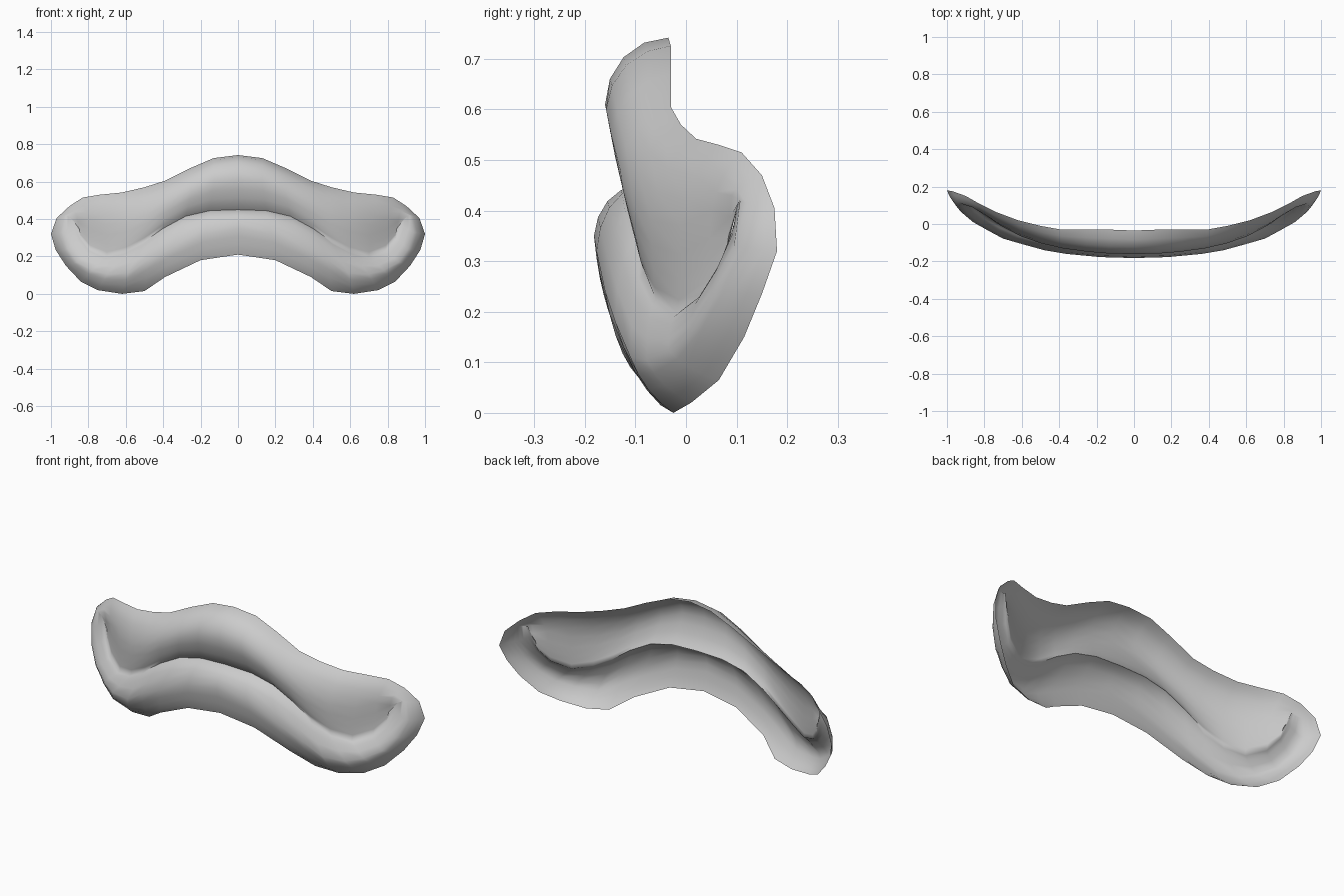
import bpy, bmesh, math
from mathutils import Vector

if "Cube" in bpy.data.objects:
    bpy.data.objects.remove(bpy.data.objects["Cube"])

# Stations around half of the mouth: (outer rim), (front of bulge), (inner crease)
UPPER = [
    ((0, -.035, .742), (0, -.16, .61), (0, -.097, .45)),
    ((.13, -.03, .726), (.13, -.158, .60), (.15, -.097, .445)),
    ((.26, -.03, .67), (.25, -.148, .55), (.28, -.097, .415)),
    ((.39, -.03, .605), (.38, -.130, .48), (.40, -.092, .35)),
    ((.50, -.01, .57), (.49, -.105, .42), (.50, -.083, .28)),
    ((.62, .02, .542), (.60, -.068, .38), (.60, -.06, .225)),
    ((.74, .065, .53), (.71, -.01, .37), (.70, -.017, .197)),
    ((.83, .11, .515), (.80, .05, .40), (.79, .035, .235)),
    ((.90, .15, .47), (.865, .09, .43), (.84, .075, .30)),
    ((.97, .175, .405), (.92, .107, .42), (.88, .105, .43)),
]
LOWER = [
    ((1, .18, .32), (.94, .095, .33), (.865, .095, .375)),
    ((.975, .15, .235), (.91, .052, .24), (.84, .075, .30)),
    ((.92, .115, .15), (.86, .01, .17), (.79, .035, .235)),
    ((.84, .065, .065), (.78, -.035, .125), (.70, -.017, .197)),
    ((.75, .01, .02), (.70, -.078, .105), (.60, -.06, .225)),
    ((.62, -.025, 0), (.59, -.11, .11), (.50, -.083, .28)),
    ((.50, -.05, .015), (.48, -.14, .18), (.40, -.092, .35)),
    ((.39, -.11, .09), (.36, -.16, .24), (.28, -.097, .415)),
    ((.20, -.145, .18), (.18, -.177, .32), (.15, -.097, .445)),
    ((0, -.155, .21), (0, -.182, .35), (0, -.097, .45)),
]
STEPS = 4


def section(station, rim_round, lip_round):
    """Cross-section: curve from rim to bulge, then in to the crease."""
    rim, bulge, crease = map(Vector, station)
    pts = []
    for i in range(STEPS + 1):
        t = i / STEPS
        a = math.pi / 2 * t
        arc = bulge + (rim - bulge) * math.cos(a)
        arc.y = rim.y + (bulge.y - rim.y) * math.sin(a)
        pts.append(rim.lerp(bulge, t).lerp(arc, rim_round))
    for i in range(1, STEPS + 1):
        t = i / STEPS
        a = math.pi / 2 * t
        arc = bulge + (crease - bulge) * math.sin(a)
        arc.y = crease.y + (bulge.y - crease.y) * math.cos(a)
        pts.append(bulge.lerp(crease, t).lerp(arc, lip_round))
    return pts


# Lips: one open sheet that wraps around the mouth corner
bm = bmesh.new()
rows = [section(s, 1 - .6 * s[0][0], .55) for s in UPPER]
rows += [section(s, .4, .9) for s in LOWER]
grid = [[bm.verts.new(p) for p in row] for row in rows]
for a, b in zip(grid, grid[1:]):
    for j in range(len(a) - 1):
        bm.faces.new((a[j], a[j + 1], b[j + 1], b[j]))
bmesh.ops.remove_doubles(bm, verts=bm.verts, dist=.0005)
bmesh.ops.recalc_face_normals(bm, faces=bm.faces)
if sum(f.normal.y for f in bm.faces) > 0:
    bmesh.ops.reverse_faces(bm, faces=bm.faces)
mesh = bpy.data.meshes.new("lips")
bm.to_mesh(mesh)
bm.free()

lips = bpy.data.objects.new("lips", mesh)
bpy.context.collection.objects.link(lips)
mirror = lips.modifiers.new("mirror", 'MIRROR')
mirror.use_axis[0] = True
mirror.use_clip = True

grey = bpy.data.materials.new("light_grey")
grey.diffuse_color = (.6, .6, .6, 1)
grey.use_nodes = True
grey.node_tree.nodes["Principled BSDF"].inputs["Base Color"].default_value = grey.diffuse_color
mesh.materials.append(grey)

bpy.context.view_layer.objects.active = lips
lips.select_set(True)
bpy.ops.object.shade_smooth_by_angle(angle=math.radians(80))
